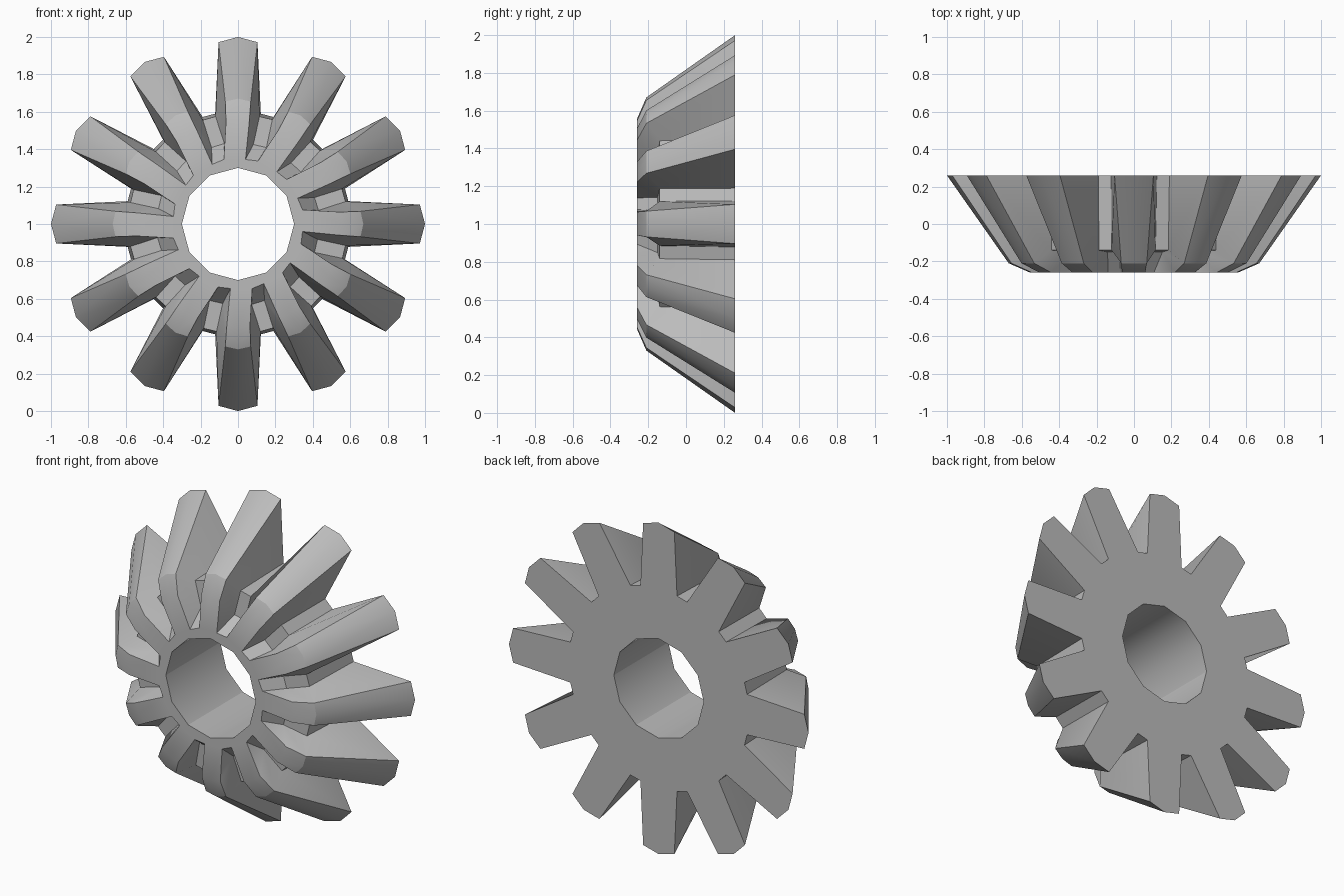
import bpy, bmesh, math

cube = bpy.data.objects.get("Cube")
if cube:
    bpy.data.objects.remove(cube, do_unlink=True)

TEETH = 12
BACK, FRONT, SHOULDER, STEP = 0.26, -0.26, -0.21, -0.14

# One plain grey metal
metal = bpy.data.materials.new("grey_metal")
metal.use_nodes = True
grey = (0.5, 0.5, 0.5, 1)
metal.diffuse_color = grey
metal.node_tree.nodes["Principled BSDF"].inputs["Base Color"].default_value = grey

# One tooth sector: sideways offset, radius, depth
tooth = {
    "bore_back": (0, 0.30, BACK), "bore_front": (0, 0.30, FRONT),
    # crest, from the wide back end to the narrow front
    "crest_back": (0, 1.0, BACK), "crest_mid": (0, 0.67, SHOULDER),
    "crest_front": (0, 0.555, FRONT),
    "left_back": (-0.104, 0.972, BACK), "right_back": (0.104, 0.972, BACK),
    "left_mid": (-0.068, 0.655, SHOULDER), "right_mid": (0.068, 0.655, SHOULDER),
    "left_front": (-0.064, 0.545, FRONT), "right_front": (0.060, 0.545, FRONT),
    # root of the gaps, ending in a stepped and slightly skewed notch
    "left_root": (-0.122, 0.59, BACK), "right_root": (0.122, 0.59, BACK),
    "left_step": (-0.120, 0.575, STEP), "right_step": (0.115, 0.575, STEP),
    "left_notch": (-0.073, 0.43, STEP - 0.01), "right_notch": (0.082, 0.425, STEP - 0.01),
    "left_lip": (-0.076, 0.345, FRONT), "right_lip": (0.040, 0.345, FRONT),
}

bm = bmesh.new()
sectors = []
for i in range(TEETH):
    a = 2 * math.pi * i / TEETH
    s, c = math.sin(a), math.cos(a)
    sectors.append({name: bm.verts.new((r * s + t * c, y, 1 + r * c - t * s))
                    for name, (t, r, y) in tooth.items()})

for i, cur in enumerate(sectors):
    nxt = sectors[(i + 1) % TEETH]

    def face(names):
        bm.faces.new([cur[n] for n in names.split()])

    def bridge(a, b):
        # strip across the gap to the next tooth
        bm.faces.new([cur["right_" + a], cur["right_" + b],
                      nxt["left_" + b], nxt["left_" + a]])

    # front and back of the tooth
    face("bore_front left_lip left_front crest_front right_front right_lip")
    face("bore_back left_root left_back crest_back right_back right_root")
    for side in ("left", "right"):
        # crest halves and flanks
        for a, b in (("back", "mid"), ("mid", "front")):
            face(f"crest_{a} crest_{b} {side}_{b} {side}_{a}")
        face(f"{side}_back {side}_mid {side}_step {side}_root")
        face(f"{side}_mid {side}_front {side}_notch {side}_step")
        face(f"{side}_front {side}_lip {side}_notch")
    # gap floor
    for a, b in (("root", "step"), ("step", "notch"), ("notch", "lip")):
        bridge(a, b)
    # hub ring and bore wall
    for hub, rim in (("bore_front", "lip"), ("bore_back", "root")):
        bm.faces.new([cur[hub], cur["right_" + rim], nxt["left_" + rim], nxt[hub]])
    bm.faces.new([cur["bore_front"], nxt["bore_front"], nxt["bore_back"], cur["bore_back"]])

bmesh.ops.recalc_face_normals(bm, faces=bm.faces)
mesh = bpy.data.meshes.new("bevel_gear")
bm.to_mesh(mesh)
bm.free()
mesh.materials.append(metal)
gear = bpy.data.objects.new("bevel_gear", mesh)
bpy.context.collection.objects.link(gear)

# Smooth the shallow bends, keep the edges crisp
bpy.ops.object.select_all(action="DESELECT")
gear.select_set(True)
bpy.context.view_layer.objects.active = gear
bpy.ops.object.shade_smooth_by_angle(angle=math.radians(30))
